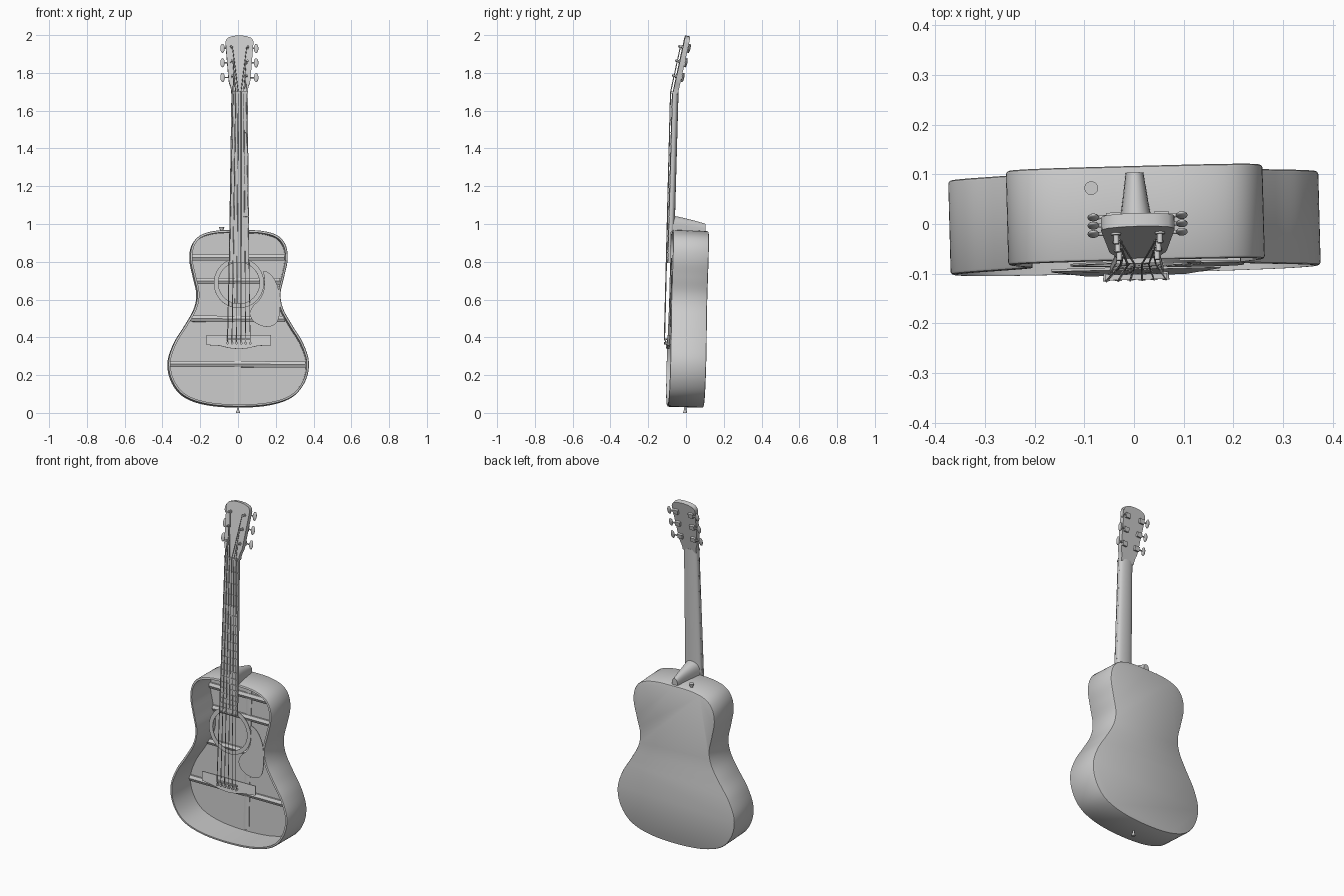
import bpy, bmesh
from math import pi, sin, cos, radians
from mathutils import Matrix, Vector

cube = bpy.data.objects.get("Cube")
if cube:
    bpy.data.objects.remove(cube, do_unlink=True)

grey = bpy.data.materials.new("plain_grey")
grey.use_nodes = True
grey.diffuse_color = (0.6, 0.6, 0.6, 1)
grey.node_tree.nodes["Principled BSDF"].inputs["Base Color"].default_value = (0.6, 0.6, 0.6, 1)

# The whole instrument leans back and turns a little
LEAN = (Matrix.Rotation(radians(1.5), 4, 'Z') @ Matrix.Rotation(radians(0.22), 4, 'Y')
        @ Matrix.Rotation(radians(-1.6), 4, 'X'))
# Frame of the tilted headstock: front at y = 0, z along its length
HEAD = Matrix.Translation((0, -0.118, 1.69)) @ Matrix.Rotation(radians(-10.6), 4, 'X')
parts = []


def finish(name, bm, frame=None):
    bmesh.ops.recalc_face_normals(bm, faces=bm.faces)
    bm.transform(LEAN @ frame if frame else LEAN)
    mesh = bpy.data.meshes.new(name)
    bm.to_mesh(mesh)
    bm.free()
    mesh.materials.append(grey)
    ob = bpy.data.objects.new(name, mesh)
    bpy.context.collection.objects.link(ob)
    parts.append(ob)
    return ob


def loft(name, rings, wrap=False, frame=None):
    """Skin a list of closed point rings, capped or joined end to end."""
    bm = bmesh.new()
    loops = [[bm.verts.new(p) for p in ring] for ring in rings]
    pairs = list(zip(loops, loops[1:]))
    if wrap:
        pairs.append((loops[-1], loops[0]))
    else:
        bm.faces.new(loops[0])
        bm.faces.new(loops[-1])
    n = len(loops[0])
    for a, b in pairs:
        for i in range(n):
            j = (i + 1) % n
            bm.faces.new((a[i], a[j], b[j], b[i]))
    return finish(name, bm, frame)


def prism(name, outline, y0, y1, frame=None):
    return loft(name, [[(x, y, z) for x, z in outline] for y in (y0, y1)], frame=frame)


def box(name, centre, size, frame=None):
    bm = bmesh.new()
    bmesh.ops.create_cube(bm, size=1, matrix=Matrix.Translation(centre) @ Matrix.Diagonal((*size, 1)))
    return finish(name, bm, frame)


def rod(name, start, end, r0, r1=None, frame=None, sides=12):
    start, end = Vector(start), Vector(end)
    d = end - start
    m = Matrix.Translation((start + end) / 2) @ d.to_track_quat('Z', 'Y').to_matrix().to_4x4()
    bm = bmesh.new()
    bmesh.ops.create_cone(bm, cap_ends=True, segments=sides, radius1=r0,
                          radius2=r0 if r1 is None else r1, depth=d.length, matrix=m)
    return finish(name, bm, frame)


def smooth_loop(points, steps):
    """Closed Catmull-Rom curve through 2D points."""
    pts = [Vector(p) for p in points]
    n, out = len(pts), []
    for i in range(n):
        a, b, c, d = (pts[(i + k) % n] for k in (-1, 0, 1, 2))
        for s in range(steps):
            t = s / steps
            out.append(0.5 * (2 * b + (c - a) * t + (2 * a - 5 * b + 4 * c - d) * t * t
                              + (3 * b - a - 3 * c + d) * t ** 3))
    return out


def inset(loop, d):
    out = []
    for i, p in enumerate(loop):
        t = (loop[(i + 1) % len(loop)] - loop[i - 1]).normalized()
        out.append(p + Vector((t.y, -t.x)) * d)
    return out


# Open-fronted hollow body
half = [(0, .966), (.12, .962), (.205, .937), (.248, .885), (.258, .81), (.24, .72), (.221, .63),
        (.235, .55), (.285, .46), (.34, .37), (.372, .27), (.355, .17), (.29, .087), (.17, .043), (0, .03)]
outline = smooth_loop(half + [(-x, z) for x, z in half[-2:0:-1]], 6)
wall = [(.006, .09), (.002, .088), (0, .084), (0, -.094), (.002, -.098), (.006, -.1), (.012, -.1), (.012, .08)]
loft("body_shell", [[(p.x, y, p.y) for p in inset(outline, d)] for d, y in wall])

# Ridged braces on the inside of the back
for i, (z, w) in enumerate([(.825, .246), (.70, .222), (.50, .25), (.26, .358)]):
    loft("back_brace_%d" % (i + 1),
         [[(x, .082, z - .016), (x, .07, z - .016), (x, .062, z), (x, .07, z + .016), (x, .082, z + .016)]
          for x in (-w, w)])
loft("back_centre_strip", [[(-.017, .082, z), (-.017, .076, z), (0, .072, z), (.017, .076, z), (.017, .082, z)]
                           for z in (.05, .95)])

# Soundhole ring
turn = [2 * pi * i / 64 for i in range(64)]
loft("soundhole_ring", [[(r * cos(a), y, .685 + r * sin(a)) for a in turn]
                        for r, y in [(.133, -.097), (.133, -.101), (.109, -.101), (.109, -.097)]], wrap=True)

# Teardrop pickguard
guard = [(.13, .75), (.175, .725), (.208, .66), (.217, .58), (.212, .5), (.185, .462), (.135, .455),
         (.08, .48), (.06, .52), (.072, .56), (.108, .597), (.131, .645), (.135, .71)]
prism("pickguard", smooth_loop(guard, 4), -.098, -.102)

# Bridge with saddle and pins
side = [(.17, .41), (.17, .356), (.1, .352), (.05, .34), (0, .335)]
bridge = side + [(-x, z) for x, z in side[-2::-1]]
loft("bridge", [[(x, y if abs(x) < .12 else y * .35 - .0637, z) for x, z in bridge] for y in (-.098, -.113)])
box("saddle", (0, -.117, .386), (.125, .012, .007))

# Neck, heel, fretboard, frets and nut
arc = [pi * i / 16 for i in range(17)]


def board_half(z):
    return .043 + .011 * (1.69 - z) / .9


loft("neck", [[(board_half(z) * cos(a), -.108 + .021 * sin(a) ** .8 if 0 < a < pi else -.108, z) for a in arc]
              for z in (.955, 1.2, 1.45, 1.7)])
heel = [(-.108, .049, 1.042), (-.075, .043, 1.038), (-.03, .034, 1.029), (.02, .026, 1.018), (.076, .018, 1.003)]
loft("neck_heel", [[(w * cos(a), y, .955 + (top - .955) * max(sin(a), 0) ** .5) for a in arc]
                   for y, w, top in heel])
loft("fretboard", [[(-w, -.107, z), (w, -.107, z), (w, -.12, z), (0, -.122, z), (-w, -.12, z)]
                   for z, w in [(z, board_half(z)) for z in (.79, 1.69)]])
for i in range(1, 21):
    z = 1.69 - 1.305 * (1 - 2 ** (-i / 12))
    box("fret_%d" % i, (0, -.121, z), (2 * board_half(z), .006, .004))
box("nut", (0, -.117, 1.693), (.088, .02, .01))

# Headstock
edge = [(.043, 0), (.044, .02), (.048, .04), (.055, .058), (.058, .075), (.074, .275),
        (.072, .287), (.062, .3), (.035, .31), (0, .313)]
prism("headstock", edge + [(-x, z) for x, z in edge[-2::-1]], 0, .027, HEAD)

# Tuning machines
tuner_heights = [.092, .172, .25]
for s, label in ((1, "left"), (-1, "right")):
    for i, u in enumerate(tuner_heights):
        tag = "%s_%d" % (label, i + 1)
        x = s * (.038 + .003 * i)
        rod("tuner_washer_" + tag, (x, .002, u), (x, -.004, u), .010, frame=HEAD)
        rod("tuner_post_" + tag, (x, .002, u), (x, -.022, u), .0055, frame=HEAD)
        box("tuner_housing_" + tag, (x + s * .004, .033, u), (.03, .014, .026), HEAD)
        rod("tuner_shaft_" + tag, (x, .034, u), (s * .084, .034, u), .004, frame=HEAD)
        bm = bmesh.new()
        bmesh.ops.create_uvsphere(bm, u_segments=16, v_segments=10, radius=1,
                                  matrix=Matrix.Translation((s * .089, .034, u)) @ Matrix.Diagonal((.012, .006, .025, 1)))
        finish("tuner_button_" + tag, bm, HEAD)

# Strings and bridge pins
for i in range(6):
    k = (i - 2.5) / 2.5
    s = 1 if k > 0 else -1
    n = i if i < 3 else 5 - i
    xb, xn = .06 * k, .035 * k
    rod("bridge_pin_%d" % (i + 1), (xb, -.108, .366), (xb, -.124, .366), .005, .007)
    post = HEAD @ Vector((s * (.032 + .003 * n), -.012, tuner_heights[n]))
    path = [(xb, -.114, .368), (xb, -.1245, .386), (xn, -.129, 1.693), post]
    curve = bpy.data.curves.new("string_path", 'CURVE')
    curve.dimensions = '3D'
    curve.bevel_depth = .0026 - .0002 * i
    curve.bevel_resolution = 1
    curve.use_fill_caps = True
    spline = curve.splines.new('POLY')
    spline.points.add(len(path) - 1)
    for point, co in zip(spline.points, path):
        point.co = (*co, 1)
    helper = bpy.data.objects.new("string_helper", curve)
    bm = bmesh.new()
    bm.from_mesh(helper.to_mesh())
    helper.to_mesh_clear()
    bpy.data.objects.remove(helper)
    finish("string_%d" % (i + 1), bm)

# Strap buttons
rod("end_pin_stem", (0, -.005, .036), (0, -.005, .012), .006)
rod("end_pin_cap", (0, -.005, .013), (0, -.005, .0), .008, .011)
rod("strap_button_stem", (-.088, .047, .95), (-.088, .047, .975), .008)
rod("strap_button_cap", (-.088, .047, .973), (-.088, .047, .985), .011, .014)

# Smooth shading with crisp edges
bpy.ops.object.select_all(action='DESELECT')
for ob in parts:
    ob.select_set(True)
bpy.context.view_layer.objects.active = parts[0]
bpy.ops.object.shade_smooth_by_angle(angle=radians(35))
